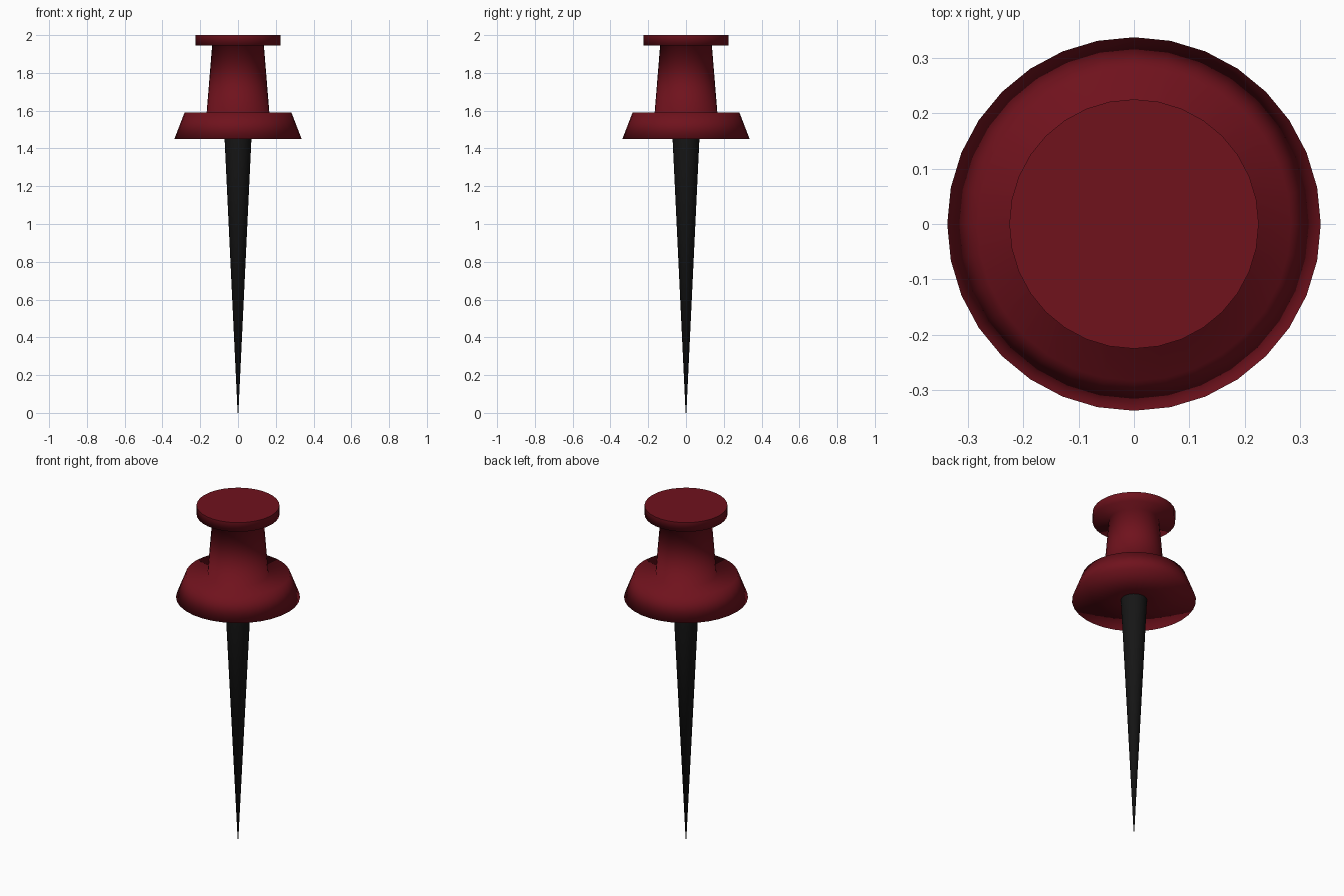
import bpy, bmesh
from math import cos, sin, tau

if "Cube" in bpy.data.objects:
    bpy.data.objects.remove(bpy.data.objects["Cube"])

SIDES = 32


def material(name, color):
    mat = bpy.data.materials.new(name)
    mat.diffuse_color = (*color, 1)
    mat.use_nodes = True
    mat.node_tree.nodes["Principled BSDF"].inputs["Base Color"].default_value = mat.diffuse_color
    return mat


def lathe(name, profile, mat, cap_start=False, cap_end=False):
    """Spin (radius, height) points, listed top to bottom, around z."""
    bm = bmesh.new()
    rings = [[bm.verts.new((r * cos(tau * i / SIDES), r * sin(tau * i / SIDES), z))
              for i in range(SIDES)] for r, z in profile]
    for a, b in zip(rings, rings[1:]):
        for i in range(SIDES):
            j = (i + 1) % SIDES
            bm.faces.new((a[i], b[i], b[j], a[j]))
    if cap_start:
        top = bm.faces.new(rings[0])
        for edge in top.edges:
            edge.smooth = False
    if cap_end:
        bm.faces.new(rings[-1][::-1])
    for face in bm.faces:
        face.smooth = True
    mesh = bpy.data.meshes.new(name)
    bm.to_mesh(mesh)
    bm.free()
    mesh.materials.append(mat)
    obj = bpy.data.objects.new(name, mesh)
    bpy.context.collection.objects.link(obj)
    return obj


# Plastic handle: flat cap, tapered grip and flared collar, softly shaded
lathe("pin_handle", [
    (0.225, 2.00), (0.225, 1.945),
    (0.137, 1.945), (0.166, 1.59),
    (0.283, 1.59), (0.337, 1.45),
    (0.071, 1.45),
], material("red_plastic", (0.16, 0.006, 0.012)), cap_start=True)

# Needle tapering to the point
lathe("needle", [(0.071, 1.45), (0.002, 0.0)],
      material("dark_metal", (0.008, 0.008, 0.008)), cap_end=True)
